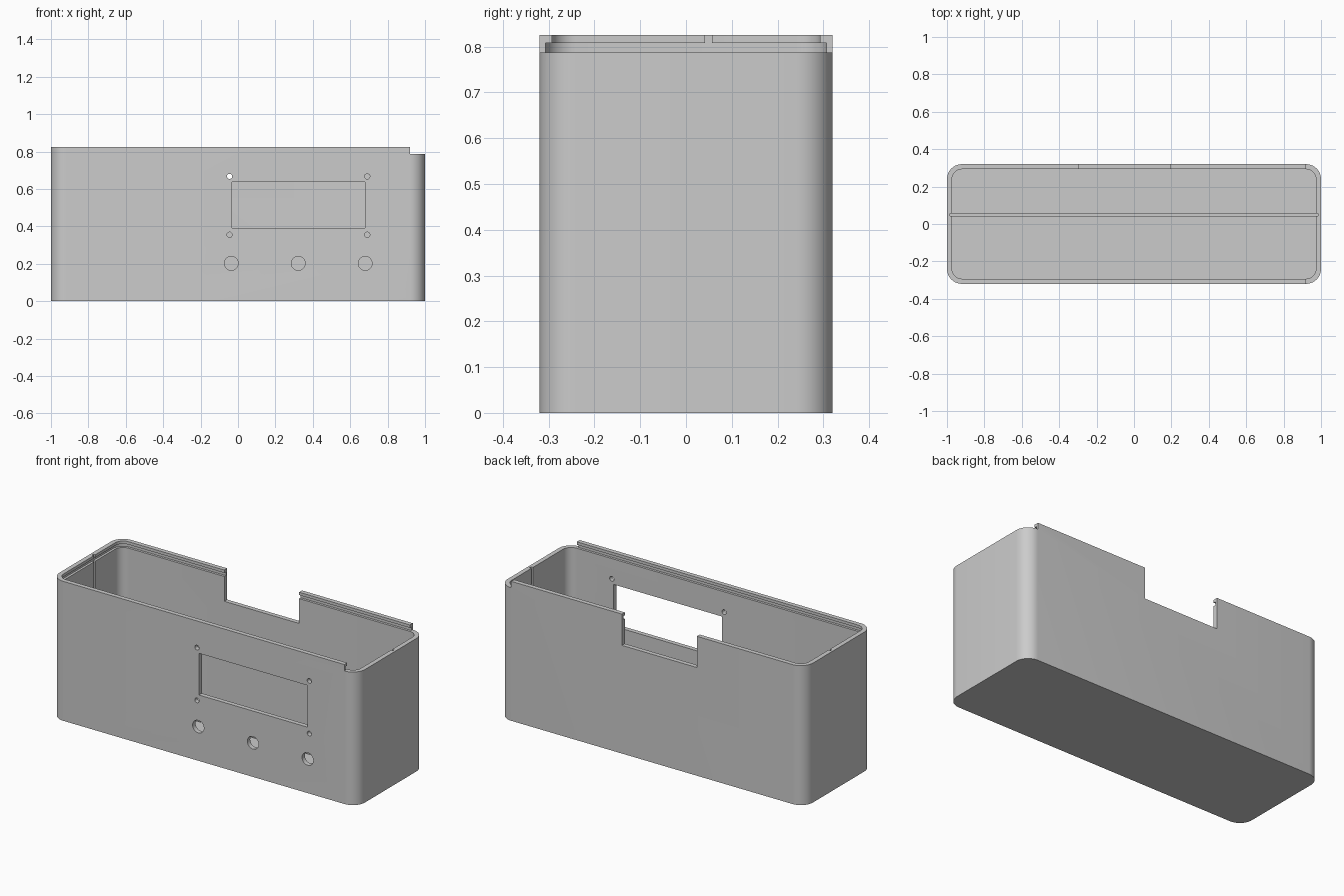
import bpy, bmesh, math
from mathutils import Matrix

if "Cube" in bpy.data.objects:
    bpy.data.objects.remove(bpy.data.objects["Cube"], do_unlink=True)

grey = bpy.data.materials.new("plain grey")
grey.use_nodes = True
GREY = (0.6, 0.6, 0.6, 1)
grey.diffuse_color = GREY
grey.node_tree.nodes["Principled BSDF"].inputs["Base Color"].default_value = GREY

LENGTH, DEPTH, HEIGHT = 1.0, 0.32, 0.825   # half length, half depth, full height
WALL, RADIUS = 0.027, 0.08
SHELF = 0.787                              # floor of the lid track
LIP = 0.808                                # underside of the lip over the track


def make_object(name, bm):
    bmesh.ops.recalc_face_normals(bm, faces=bm.faces)
    mesh = bpy.data.meshes.new(name)
    bm.to_mesh(mesh)
    bm.free()
    mesh.materials.append(grey)
    obj = bpy.data.objects.new(name, mesh)
    bpy.context.collection.objects.link(obj)
    return obj


def rounded_block(name, x0, x1, half_y, z0, z1, radius, steps=10):
    """Upright block with rounded vertical corners."""
    bm = bmesh.new()
    ring = []
    corners = [(x1, half_y), (x0, half_y), (x0, -half_y), (x1, -half_y)]
    for i, (cx, cy) in enumerate(corners):
        cx -= math.copysign(radius, cx)
        cy -= math.copysign(radius, cy)
        for s in range(steps + 1):
            a = (i + s / steps) * math.pi / 2
            ring.append(bm.verts.new((cx + radius * math.cos(a), cy + radius * math.sin(a), z0)))
    base = bm.faces.new(ring)
    top = bmesh.ops.extrude_face_region(bm, geom=[base])["geom"]
    bmesh.ops.translate(bm, vec=(0, 0, z1 - z0),
                        verts=[v for v in top if isinstance(v, bmesh.types.BMVert)])
    return make_object(name, bm)


def box(name, x, y, z):
    """Box given as a range on each axis."""
    bm = bmesh.new()
    bmesh.ops.create_cube(bm, size=1)
    for v in bm.verts:
        v.co = [lo + (c + 0.5) * (hi - lo) for c, (lo, hi) in zip(v.co, (x, y, z))]
    return make_object(name, bm)


def drill(name, x, z, radius):
    """Cylinder through the front wall only."""
    bm = bmesh.new()
    bmesh.ops.create_cone(bm, cap_ends=True, segments=32, radius1=radius, radius2=radius, depth=0.1)
    bmesh.ops.transform(bm, verts=bm.verts, matrix=Matrix.Translation((x, -DEPTH + 0.01, z))
                        @ Matrix.Rotation(math.pi / 2, 4, "X"))
    return make_object(name, bm)


case = rounded_block("enclosure_case", -LENGTH, LENGTH, DEPTH, 0, HEIGHT, RADIUS)

cutters = [
    # hollow inside
    rounded_block("cavity_cutter", -LENGTH + WALL, LENGTH - WALL, DEPTH - WALL,
                  WALL, 1, RADIUS - WALL),
    # sliding lid track, open at the +x end
    rounded_block("lid_track_cutter", -LENGTH + 0.013, LENGTH + 0.2, DEPTH - 0.013,
                  SHELF, LIP, RADIUS - 0.013),
    box("lid_entry_cutter", (0.92, 1.3), (-0.5, 0.5), (SHELF, 1)),
    # slot for an upright board, in both end walls and the floor
    box("board_slot_cutter", (-0.985, 0.985), (0.042, 0.057), (0.015, 1.1)),
    # cable notch in the back wall
    box("back_notch_cutter", (-0.295, 0.195), (0.2, 0.5), (0.64, 1.2)),
    # display window in the front wall
    box("window_cutter", (-0.032, 0.68), (-0.5, -0.2), (0.39, 0.637)),
]
# screw holes around the window
for x in (-0.045, 0.691):
    for z in (0.355, 0.667):
        cutters.append(drill("screw_hole_cutter", x, z, 0.014))
# button holes
for x in (-0.036, 0.322, 0.68):
    cutters.append(drill("button_hole_cutter", x, 0.202, 0.037))

bpy.ops.object.select_all(action="DESELECT")
bpy.context.view_layer.objects.active = case
case.select_set(True)
for cutter in cutters:
    cutter.hide_render = True
    mod = case.modifiers.new("cut", "BOOLEAN")
    mod.operation = "DIFFERENCE"
    mod.solver = "EXACT"
    mod.object = cutter
    bpy.ops.object.modifier_apply(modifier=mod.name)
    bpy.data.objects.remove(cutter, do_unlink=True)

bpy.ops.object.shade_smooth_by_angle(angle=math.radians(30))
